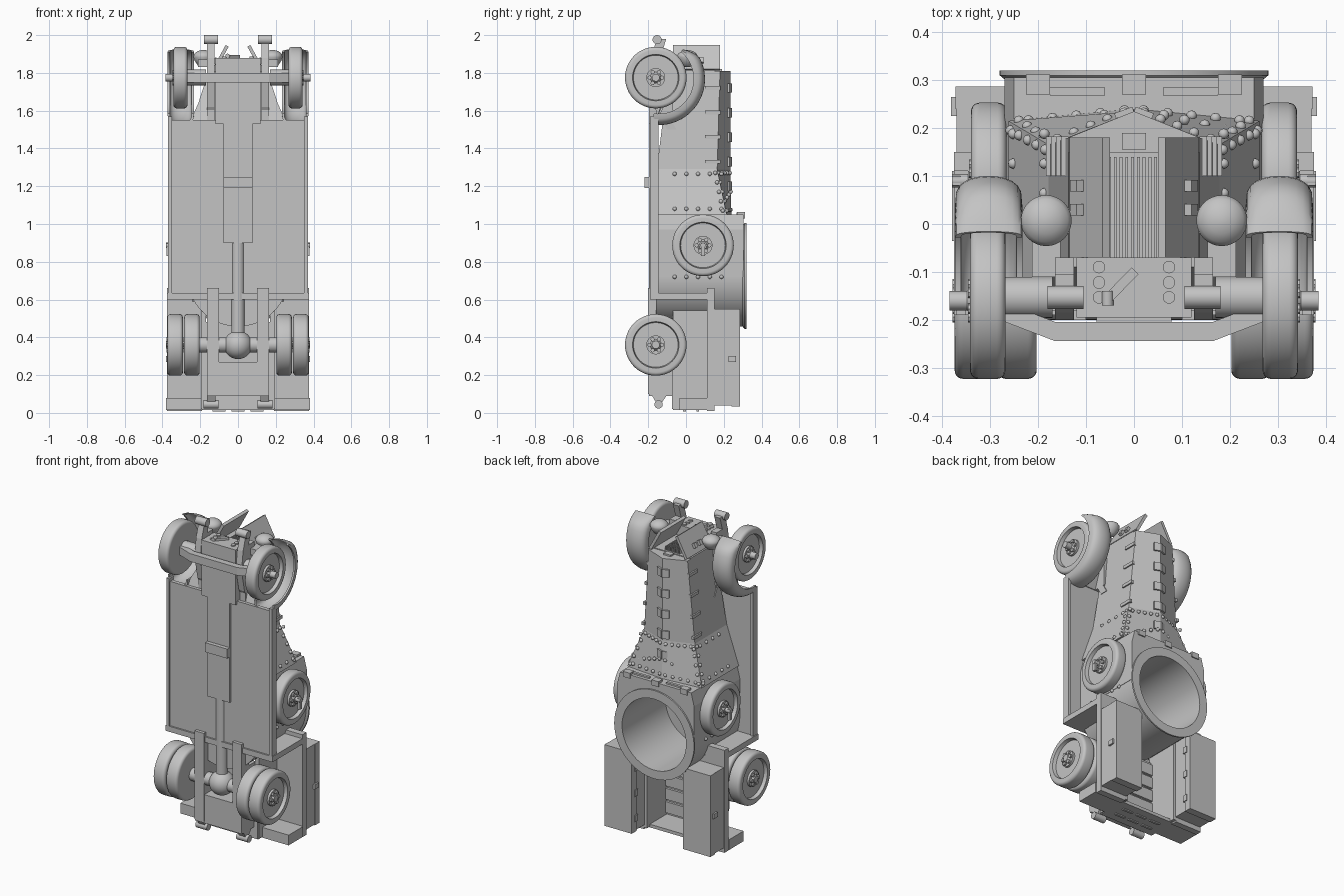
import bpy, bmesh, math
from mathutils import Vector, Matrix

cube = bpy.data.objects.get("Cube")
if cube:
    bpy.data.objects.remove(cube, do_unlink=True)

grey = bpy.data.materials.new("plain grey")
grey.use_nodes = True
grey.diffuse_color = (0.55, 0.55, 0.55, 1)
grey.node_tree.nodes["Principled BSDF"].inputs["Base Color"].default_value = (0.55, 0.55, 0.55, 1)


def finish(name, bm, smooth=False):
    bmesh.ops.recalc_face_normals(bm, faces=bm.faces)
    mesh = bpy.data.meshes.new(name)
    bm.to_mesh(mesh)
    bm.free()
    mesh.materials.append(grey)
    ob = bpy.data.objects.new(name, mesh)
    bpy.context.collection.objects.link(ob)
    bpy.ops.object.select_all(action='DESELECT')
    bpy.context.view_layer.objects.active = ob
    ob.select_set(True)
    if smooth:
        bpy.ops.object.shade_smooth_by_angle(angle=math.radians(35))
    return ob


def box(name, x, y, z, rot=None):
    """Box from (low, high) ranges, optionally turned about its centre."""
    bm = bmesh.new()
    size = [b - a for a, b in (x, y, z)]
    mid = Vector([(a + b) / 2 for a, b in (x, y, z)])
    turn = Matrix.Rotation(rot[0], 4, rot[1]) if rot else Matrix()
    bmesh.ops.create_cube(bm, size=1, matrix=Matrix.Translation(mid) @ turn @ Matrix.Diagonal((*size, 1)))
    return finish(name, bm)


def sides(name, x, y, z, turn=0):
    for s, side in ((1, "left"), (-1, "right")):
        box(f"{name}_{side}", tuple(sorted((s * x[0], s * x[1]))), y, z, (s * turn, 'Y') if turn else None)


def lathe(name, profile, axis, centre, seg=48):
    """Turn (radius, distance) points about an axis through centre."""
    bm = bmesh.new()
    rings = []
    for r, h in profile:
        ring = []
        for i in range(seg):
            a = 2 * math.pi * i / seg
            c, s = r * math.cos(a), r * math.sin(a)
            p = {'X': (h, c, s), 'Y': (c, h, s), 'Z': (c, s, h)}[axis]
            ring.append(bm.verts.new(Vector(p) + Vector(centre)))
        rings.append(ring)
    for a, b in zip(rings, rings[1:]):
        for i in range(seg):
            j = (i + 1) % seg
            bm.faces.new((a[i], a[j], b[j], b[i]))
    bm.faces.new(rings[0])
    bm.faces.new(rings[-1])
    return finish(name, bm, True)


def rod(name, r, axis, centre, length, seg=24):
    return lathe(name, [(r, -length / 2), (r, length / 2)], axis, centre, seg)


def loft(name, sections, smooth=False):
    bm = bmesh.new()
    rows = [[bm.verts.new(p) for p in sec] for sec in sections]
    n = len(rows[0])
    for a, b in zip(rows, rows[1:]):
        for i in range(n):
            j = (i + 1) % n
            bm.faces.new((a[i], a[j], b[j], b[i]))
    bm.faces.new(rows[0])
    bm.faces.new(rows[-1])
    return finish(name, bm, smooth)


def ball(name, r, centre):
    bm = bmesh.new()
    bmesh.ops.create_uvsphere(bm, u_segments=32, v_segments=16, radius=r, matrix=Matrix.Translation(centre))
    return finish(name, bm, True)


def wheel(name, s, x0, x1, y, z):
    w = x1 - x0
    shoulder = [(.145 + .018 * math.sin(a), .018 * (1 - math.cos(a)))
                for a in [math.pi * i / 10 for i in range(6)]]
    prof = [(.04, 0), (.12, 0)] + shoulder + [(r, w - h) for r, h in reversed(shoulder)]
    prof += [(.123, w), (.118, w - .022), (.05, w - .022), (.05, w - .008), (.03, w - .008), (.02, w + .006)]
    lathe(name, [(r, s * (x0 + h)) for r, h in prof], 'X', (0, y, z))
    for i in range(6):
        a = i * math.pi / 3
        rod(f"{name}_nut_{i}", .011, 'X', (s * (x1 - .008), y + .034 * math.cos(a), z + .034 * math.sin(a)), .024, 8)


# Hull: peaked bonnet, flared scuttle, then cabin
def hull_section(z, w, low, eave, ridge):
    return [(-w, low, z), (w, low, z), (w, eave, z), (0, ridge, z), (-w, eave, z)]


stations = [(1.81, .137, -.09, .18, .235), (1.29, .178, -.155, .165, .235), (1.05, .262, -.16, .215, .24)]
loft("bonnet_and_scuttle", [hull_section(*s) for s in stations])
cabin = loft("cabin", [[(-w, -.16, z), (w, -.16, z), (w, .305, z), (-w, .305, z)]
                       for z, w in ((1.05, .25), (.97, .27), (.72, .27))])
TZ = .725
cutter = rod("cutter", .228, 'Y', (0, .2, TZ), .7, 64)
cutter.hide_render = True
bpy.context.view_layer.objects.active = cabin
cut = cabin.modifiers.new("ring hole", 'BOOLEAN')
cut.operation, cut.object = 'DIFFERENCE', cutter
bpy.ops.object.modifier_apply(modifier="ring hole")
bpy.data.objects.remove(cutter, do_unlink=True)
lathe("turret_ring", [(.268, -.16), (.268, .3), (.28, .31), (.28, .32), (.225, .32), (.225, -.115)],
      'Y', (0, 0, TZ), 64)

# Bonnet straps, visor flaps and rivets
for i, z in enumerate((1.72, 1.59, 1.46, 1.33, 1.2)):
    w = .137 + (1.81 - z) * .08
    for s in (1, -1):
        box(f"ridge_strap_{i}_{s}", (s * .02 - .02, s * .02 + .02), (.223, .238), (z - .025, z + .025),
            rot=(-s * .35, 'Z'))
        if z > 1.3:
            box(f"eave_strap_{i}_{s}", (s * w - .008, s * w + .008), (.1, .182), (z - .01, z + .01))
for i, x in enumerate((-.2, 0, .2)):
    box(f"visor_hinge_{i}", (x - .025, x + .025), (.27, .312), (1.03, 1.064))
sides("visor_flap", (.06, .175), (.268, .285), (1.04, 1.06))

bm = bmesh.new()


def rivet(p):
    bmesh.ops.create_icosphere(bm, subdivisions=2, radius=.011, matrix=Matrix.Translation(p))


for s in (1, -1):
    for i in range(5):
        y = -.06 + i * .062
        for z, w in ((1.265, .187), (1.08, .252), (.72, .27)):
            rivet((s * w, y, z))
        t = i / 4
        rivet((s * (.185 + .072 * t), .155 + .04 * t, 1.27 - .2 * t))
        rivet((s * (.17 + .07 * t), .17 + .045 * t, 1.27 - .2 * t))
        rivet((s * (.02 + .2 * t), .236 - .02 * t, 1.075))
        rivet((s * (.02 + .14 * t), .232 - .055 * t, 1.27))
        rivet((s * (.02 + .17 * t), .237 - .04 * t, 1.17 - .06 * t))
finish("rivets", bm, True)

# Radiator, slats and armoured doors leaning together
box("radiator_core", (-.137, .137), (-.07, .15), (1.78, 1.815))
for i in range(9):
    box(f"radiator_slat_{i}", (-.054 + i * .012, -.048 + i * .012), (-.07, .14), (1.81, 1.84))
sides("radiator_door", (.083, .101), (-.07, .18), (1.808, 1.952), turn=-.5)
for i, y in enumerate((.03, .08)):
    sides(f"door_latch_{i}", (.108, .128), (y - .012, y + .012), (1.85, 1.88), turn=-.5)
box("radiator_peak", (-.025, .025), (.155, .19), (1.8, 1.82))

# Chassis, floor pan and running boards
box("front_crossbox", (-.12, .12), (-.195, -.07), (1.53, 1.88))
rod("crank_handle", .012, 'Y', (-.055, -.155, 1.89), .03, 12)
box("crank_arm", (-.07, .015), (-.138, -.118), (1.88, 1.895), rot=(.8, 'Z'))
for y in (-.09, -.122, -.153):
    for s in (1, -1):
        rod(f"front_bolt_{y}_{s}", .013, 'Z', (s * .073, y, 1.88), .015, 16)
box("floor_pan", (-.37, .37), (-.18, -.155), (.63, 1.55))
sides("running_board_lip", (.35, .37), (-.19, -.145), (.63, 1.57))
box("gearbox_cover", (-.078, .078), (-.195, -.16), (.9, 1.57))
box("gearbox_lug", (-.078, .078), (-.22, -.19), (1.19, 1.25))
rod("propshaft", .035, 'Z', (0, -.16, .64), .54)
ball("differential", .075, (0, -.16, .36))
rod("rear_axle", .04, 'X', (0, -.16, .36), .42)
sides("rear_rail", (.1, .165), (-.2, -.125), (.1, .66))
sides("rear_rail_web", (.1, .165), (-.13, -.06), (.1, .5))
box("rear_crossbox", (-.165, .165), (-.195, -.06), (.09, .27))
sides("spring_horn", (.125, .165), (-.16, -.07), (1.55, 1.9))

# Front axle with its bowed beam
loft("front_beam", [[(x, y + h, z) for h, z in ((0, 1.75), (.04, 1.75), (.04, 1.8), (0, 1.8))]
                    for x, y in ((-.28, -.2), (-.165, -.244), (.165, -.244), (.28, -.2))])
for s, side in ((1, "left"), (-1, "right")):
    rod("front_stub_" + side, .043, 'X', (s * .23, -.153, 1.775), .12)
    rod("front_hub_" + side, .02, 'X', (s * .36, -.16, 1.775), .05)
    wheel("front_wheel_" + side, s, .268, .342, -.16, 1.775)
    wheel("rear_inner_wheel_" + side, s, .203, .285, -.16, .36)
    wheel("rear_outer_wheel_" + side, s, .292, .374, -.16, .36)
    wheel("spare_wheel_" + side, s, .266, .34, .09, .887)
    rod("spare_clamp_" + side, .014, 'X', (s * .355, .09, .887), .05)
    box("spare_handle_" + side, (s * .37 - .008, s * .37 + .008), (.08, .1), (.83, .9))
    # Springs with end rollers
    arc = [(-.1, 1.5), (-.17, 1.62), (-.2, 1.76), (-.185, 1.88), (-.155, 1.98)]
    loft("front_spring_" + side, [[(s * .125, y, z), (s * .165, y, z), (s * .165, y + .05, z), (s * .125, y + .05, z)]
                                  for y, z in arc])
    rod("front_roller_" + side, .024, 'X', (s * .143, -.153, 1.976), .075)
    rod("rear_roller_" + side, .022, 'X', (s * .143, -.145, .045), .08)
    loft("rear_spring_bracket_" + side, [[(s * x, -.19, .11), (s * x, -.145, .03), (s * x, -.09, .11)]
                                         for x in (.12, .165)])
    # Hollow rounded mudguard swept round the wheel, with a gusset to the bonnet
    guard = []
    for i in range(25):
        a = math.radians(46 - i * 5.8)
        t = min(1, .3 + i / 5)
        r = .25 + .012 * math.sin(math.pi * i / 24)
        row = []
        for k in range(26):
            inner = k > 12
            b = math.pi * (25 - k if inner else k) / 12
            rise = max(0, math.sin(b)) ** .6 * t
            q = r - .06 + (.048 if inner else .06) * rise
            x = .303 + (.058 if inner else .07) * math.cos(b)
            row.append((s * x, -.16 + q * math.cos(a), 1.775 + q * math.sin(a)))
        guard.append(row)
    loft("mudguard_" + side, guard, True)
    loft("gusset_" + side, [[(s * .13, y, 1.55), (s * .25, y, 1.55), (s * .21, y + .04, 1.64),
                             (s * .165, y + .08, 1.78), (s * .13, y + .08, 1.78)] for y in (-.16, -.15)])
    # Headlamps
    lathe("headlamp_" + side, [(.012, -.045), (.03, -.035), (.046, -.012), (.053, .008), (.053, .018),
                               (.045, .03), (.028, .041), (.008, .046)], 'Z', (s * .183, .007, 1.875), 32)
    box("headlamp_post_" + side, (s * .183 - .03, s * .183 + .03), (-.11, -.03), (1.83, 1.87))

# Rear bed: cross plank, deck, tray, lockers and tail plate
box("cross_plank", (-.375, .375), (-.19, -.12), (.6, .635))
sides("cross_plank_end", (.24, .375), (-.12, .145), (.6, .635))
sides("deck_board", (.19, .375), (.11, .15), (.01, .59))
sides("deck_board_top", (.24, .375), (.11, .15), (.59, .66))
box("bed_floor", (-.19, .19), (-.075, -.05), (.02, .48))
sides("bed_wall", (.17, .195), (-.07, .15), (.02, .56))
for i in range(5):
    box(f"bed_slat_{i}", (-.17, .17), (-.05, -.035), (.05 + i * .085, .12 + i * .085))
box("tail_plate", (-.19, .19), (-.07, .12), (.015, .035))
for i in range(3):
    x = -.1 + i * .1
    for s in (1, -1):
        box(f"tail_step_bar_{i}_{s}", (x - .035, x + .035), (.02 + s * .035, .035 + s * .035), (.008, .018))
    sides(f"locker_hinge_{i}", (.175, .195), (.23, .26), (.1 + i * .16, .14 + i * .16))
sides("tail_block", (.19, .38), (-.035, .11), (.015, .08))
sides("locker", (.185, .37), (.15, .24), (.04, .55))
sides("locker_lid", (.18, .372), (.24, .287), (.035, .55))
sides("locker_latch", (.365, .382), (.225, .265), (.27, .3))
